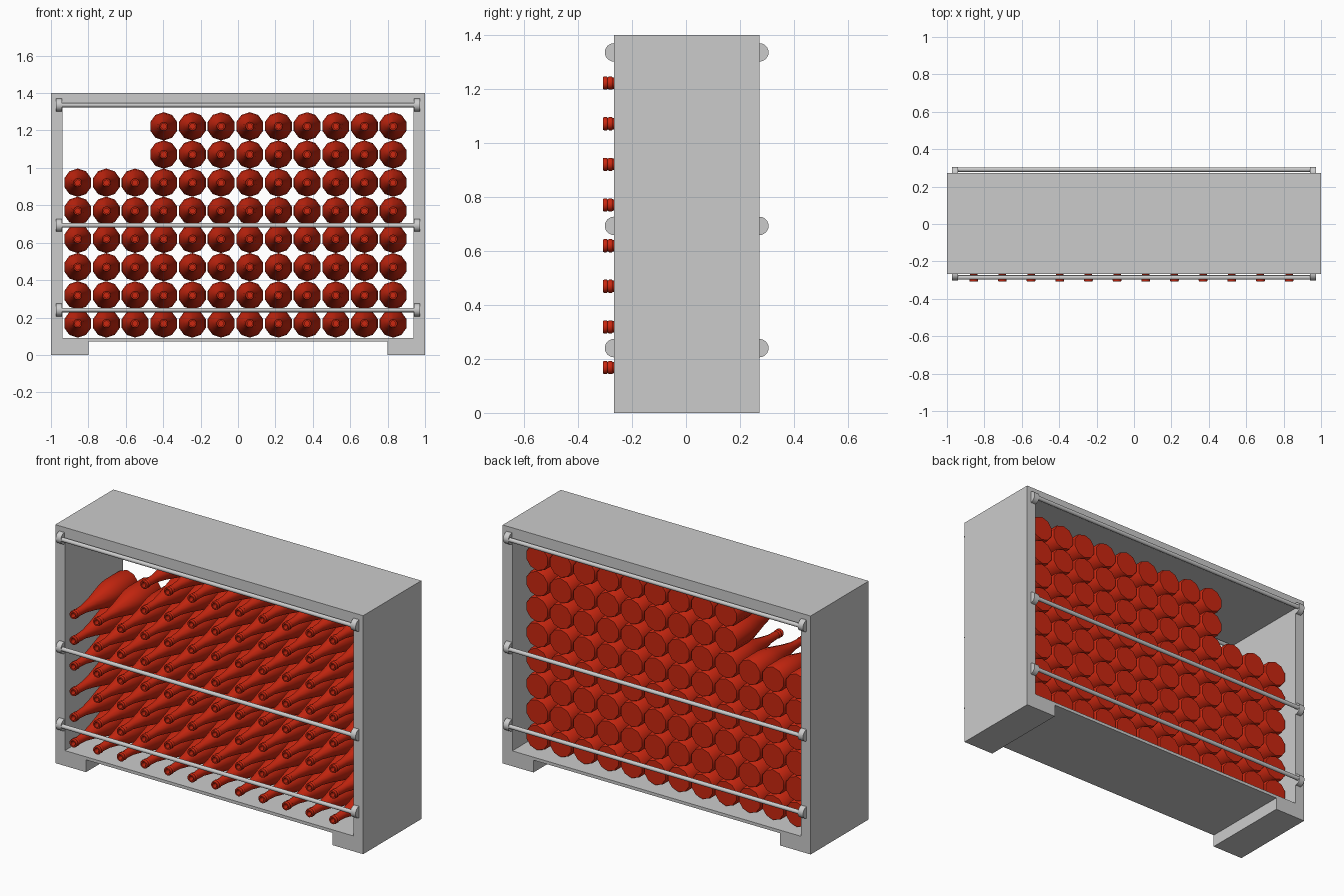
import bpy, bmesh, math
from mathutils import Matrix

if "Cube" in bpy.data.objects:
    bpy.data.objects.remove(bpy.data.objects["Cube"])

Y0, Y1 = -0.267, 0.272          # front and back faces of the frame
YC, HALF = (Y0 + Y1) / 2, (Y1 - Y0) / 2


def add_object(name, mesh, loc=(0, 0, 0)):
    ob = bpy.data.objects.new(name, mesh)
    ob.location = loc
    bpy.context.collection.objects.link(ob)
    return ob


def smooth(ob, angle):
    bpy.ops.object.select_all(action='DESELECT')
    ob.select_set(True)
    bpy.context.view_layer.objects.active = ob
    bpy.ops.object.shade_smooth_by_angle(angle=math.radians(angle))


def x_cylinder(name, radius, length, sides):
    bm = bmesh.new()
    bmesh.ops.create_cone(bm, cap_ends=True, segments=sides, radius1=radius,
                          radius2=radius, depth=length,
                          matrix=Matrix.Rotation(math.pi / 2, 4, 'Y'))
    me = bpy.data.meshes.new(name)
    bm.to_mesh(me)
    bm.free()
    return me


# Frame: outline with feet and a through opening, extruded in depth
cu = bpy.data.curves.new("frame", 'CURVE')
cu.dimensions, cu.fill_mode, cu.extrude = '2D', 'BOTH', HALF
outer = [(-1, 0), (-.8, 0), (-.8, .072), (.8, .072), (.8, 0), (1, 0), (1, 1.4), (-1, 1.4)]
inner = [(-.938, .09), (.938, .09), (.938, 1.335), (-.938, 1.335)]
for pts in (outer, inner):
    sp = cu.splines.new('POLY')
    sp.points.add(len(pts) - 1)
    for p, (x, z) in zip(sp.points, pts):
        p.co = (x, z, 0, 1)
    sp.use_cyclic_u = True
    sp.use_smooth = False
frame = add_object("frame", cu, (0, YC, 0))
frame.rotation_euler = (math.pi / 2, 0, 0)
bpy.context.view_layer.objects.active = frame
frame.select_set(True)
bpy.ops.object.convert(target='MESH')
bpy.ops.object.shade_flat()

# Guard rails with round end brackets, front and back
rail_mesh = x_cylinder("rail", 0.012, 1.92, 16)
cap_mesh = x_cylinder("rail_bracket", 0.034, 0.034, 24)
first = True
for side, face, s in (("front", Y0, -1), ("back", Y1, 1)):
    for level, z in (("lower", .24), ("middle", .693), ("upper", 1.336)):
        rail = add_object(f"{side}_{level}_rail", rail_mesh, (0, face + s * .019, z))
        for end, x in (("left", -.957), ("right", .957)):
            cap = add_object(f"{side}_{level}_{end}_bracket", cap_mesh, (x, face, z))
        if first:
            smooth(rail, 40)
            smooth(cap, 40)
            first = False

# Bottle: ten-sided lathe along y, mouth to the front
red = bpy.data.materials.new("bottle_red")
red.diffuse_color = (0.6, 0.02, 0.005, 1)
red.use_nodes = True
red.node_tree.nodes["Principled BSDF"].inputs["Base Color"].default_value = red.diffuse_color
profile = [(.014, -.275), (.014, -.308), (.022, -.308), (.0245, -.303), (.0245, -.294),
           (.021, -.290), (.0245, -.285), (.0245, -.275), (.021, -.271), (.024, -.205),
           (.038, -.13), (.058, -.05), (.070, .0), (.0755, .05), (.0755, .19), (.072, .198)]
SIDES = 10
bm = bmesh.new()
rings = []
for r, y in profile:
    rings.append([bm.verts.new((r * math.sin(2 * math.pi * i / SIDES), y,
                                r * math.cos(2 * math.pi * i / SIDES)))
                  for i in range(SIDES)])
for a, b in zip(rings, rings[1:]):
    for i in range(SIDES):
        j = (i + 1) % SIDES
        bm.faces.new((a[i], a[j], b[j], b[i]))
bm.faces.new(rings[0])
bm.faces.new(rings[-1])
bmesh.ops.recalc_face_normals(bm, faces=bm.faces)
bottle_mesh = bpy.data.meshes.new("bottle")
bm.to_mesh(bottle_mesh)
bm.free()
bottle_mesh.materials.append(red)

# Stack of bottles, with the upper left corner left empty
for row in range(8):
    for col in range(12):
        if row >= 6 and col < 3:
            continue
        bottle = add_object(f"bottle_row{row + 1}_{col + 1}", bottle_mesh,
                            (-.857 + col * .1533, 0, .168 + row * .1506))
smooth(bottle, 40)
